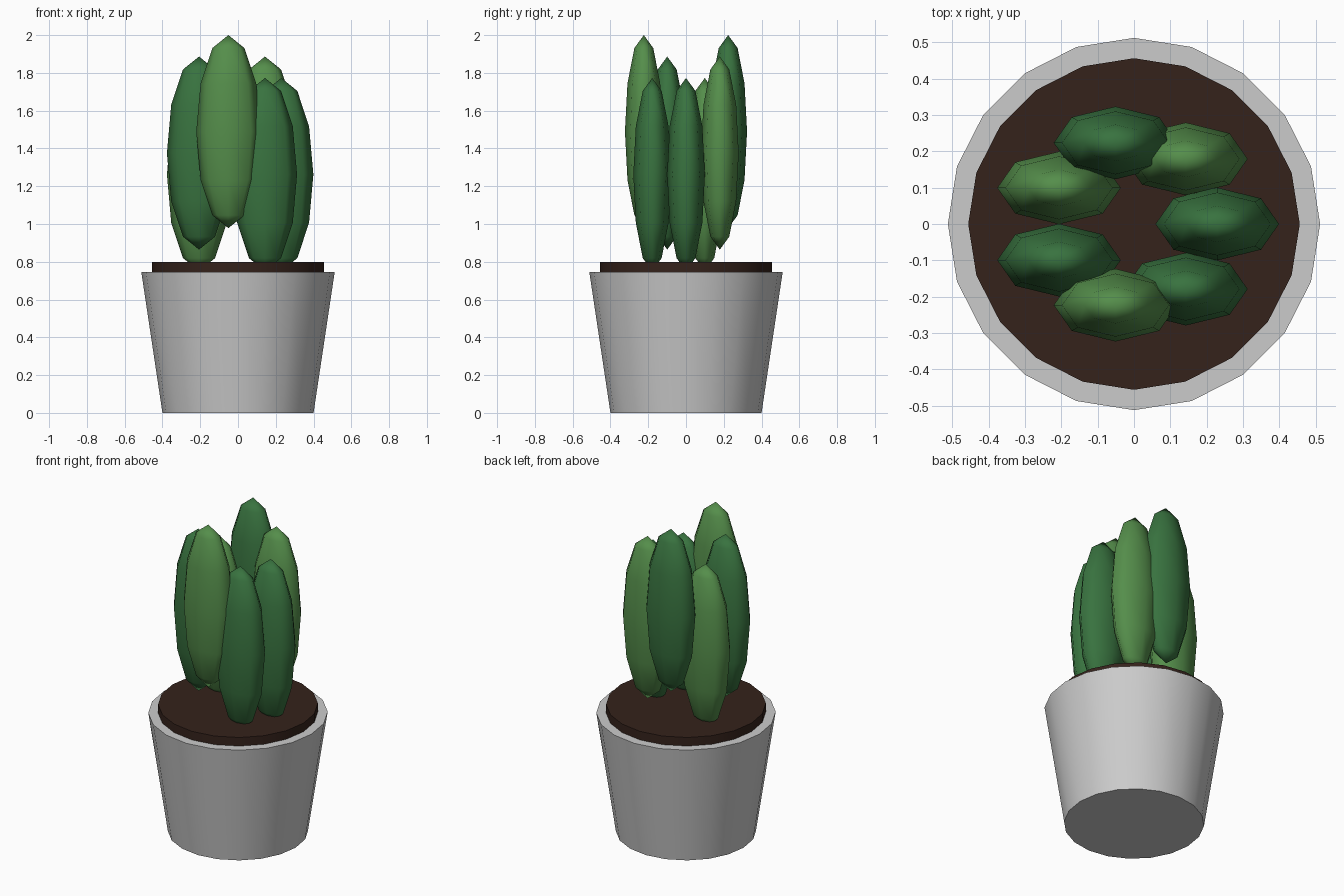
import bpy, math

if "Cube" in bpy.data.objects:
    bpy.data.objects.remove(bpy.data.objects["Cube"])


def material(name, rgb):
    m = bpy.data.materials.new(name)
    m.diffuse_color = (*rgb, 1)
    m.use_nodes = True
    m.node_tree.nodes["Principled BSDF"].inputs["Base Color"].default_value = m.diffuse_color
    return m


def tapered(name, r1, r2, z0, z1, mat=None):
    bpy.ops.mesh.primitive_cone_add(vertices=20, radius1=r1, radius2=r2, depth=z1 - z0,
                                    location=(0, 0, (z0 + z1) / 2))
    o = bpy.context.object
    o.name = name
    bpy.ops.object.shade_smooth_by_angle(angle=math.radians(30))
    if mat:
        o.data.materials.append(mat)
    return o


soil_brown = material("soil_brown", (0.035, 0.016, 0.011))
dark_green = material("dark_green", (0.04, 0.17, 0.05))
light_green = material("light_green", (0.09, 0.27, 0.07))

# Pot and soil
tapered("pot", 0.40, 0.512, 0, 0.746)
tapered("soil", 0.456, 0.456, 0.69, 0.80, soil_brown)

# Ring of seven flattened leaves, stepping through three heights
for i in range(7):
    a = i * math.tau / 7
    bpy.ops.mesh.primitive_uv_sphere_add(
        segments=8, ring_count=6, radius=1,
        location=(0.229 * math.cos(a), 0.229 * math.sin(a), 1.262 + 0.1135 * (i % 3)))
    leaf = bpy.context.object
    leaf.name = f"leaf_{i + 1}"
    leaf.scale = (0.17, 0.10, 0.511)
    bpy.ops.object.transform_apply(location=False, rotation=False, scale=True)
    bpy.ops.object.shade_smooth()
    leaf.data.materials.append(light_green if i % 2 else dark_green)
